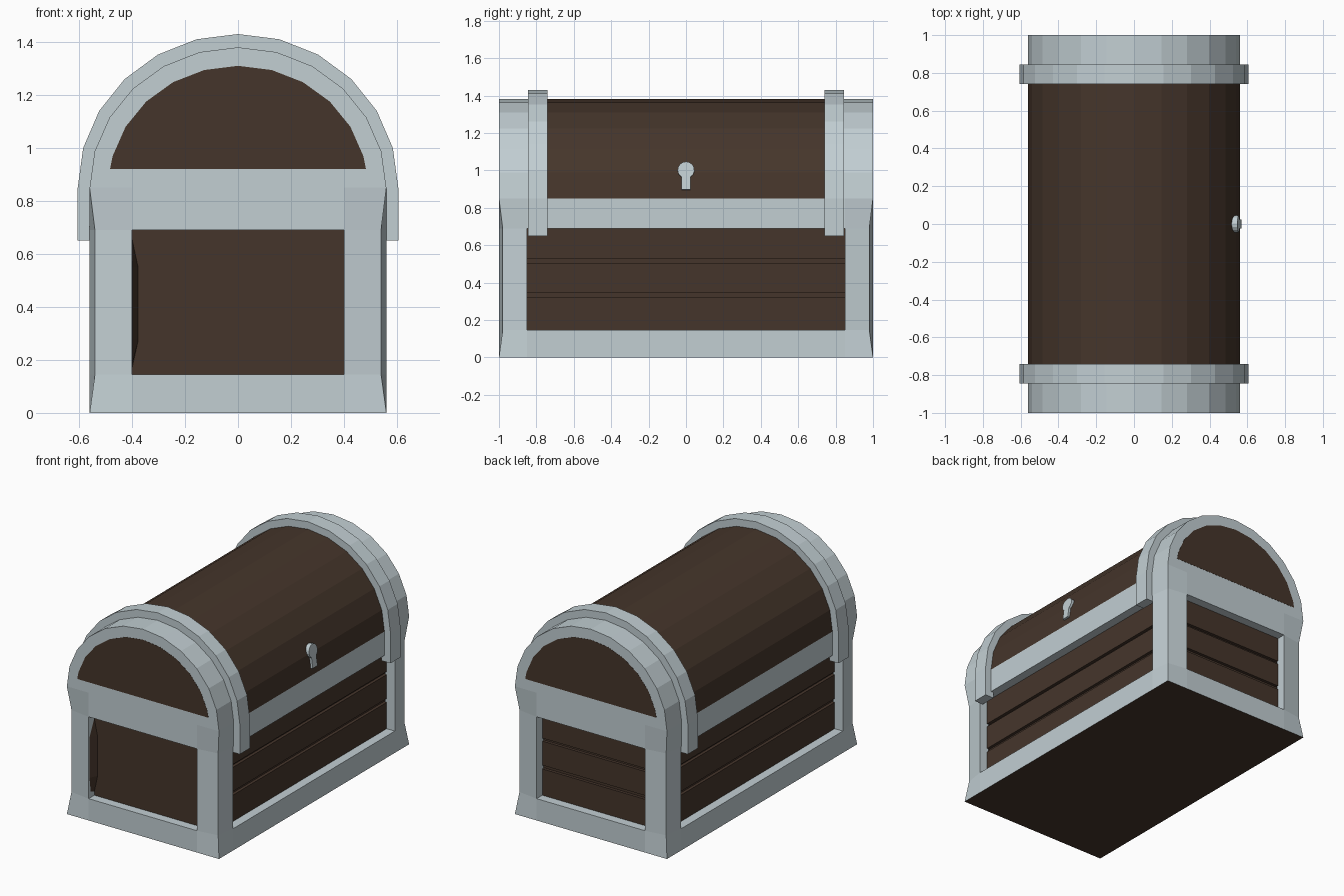
import bpy, bmesh
from math import cos, sin, pi, radians

if "Cube" in bpy.data.objects:
    bpy.data.objects.remove(bpy.data.objects["Cube"])


def material(name, rgb):
    m = bpy.data.materials.new(name)
    m.diffuse_color = (*rgb, 1)
    m.use_nodes = True
    m.node_tree.nodes["Principled BSDF"].inputs["Base Color"].default_value = m.diffuse_color
    return m


WOOD = material("dark wood", (0.06, 0.036, 0.024))
METAL = material("pale metal", (0.54, 0.62, 0.65))


def loft(name, loops, mat):
    """Flat-faced solid through equal-length closed loops of 3D points."""
    bm = bmesh.new()
    rings = [[bm.verts.new(p) for p in loop] for loop in loops]
    n = len(rings[0])
    for a, b in zip(rings, rings[1:]):
        for i in range(n):
            j = (i + 1) % n
            bm.faces.new((a[i], a[j], b[j], b[i]))
    bm.faces.new(rings[0])
    bm.faces.new(rings[-1])
    bmesh.ops.recalc_face_normals(bm, faces=bm.faces)
    me = bpy.data.meshes.new(name)
    bm.to_mesh(me)
    bm.free()
    me.materials.append(mat)
    ob = bpy.data.objects.new(name, me)
    bpy.context.collection.objects.link(ob)
    return ob


def prism_y(name, prof, y0, y1, mat):
    return loft(name, [[(x, y, z) for x, z in prof] for y in (y0, y1)], mat)


def prism_z(name, prof, z0, z1, mat):
    return loft(name, [[(x, y, z) for x, y in prof] for z in (z0, z1)], mat)


def rect(x0, x1, y0, y1):
    return [(x0, y0), (x1, y0), (x1, y1), (x0, y1)]


def arch(rx, rz, cz=0.85, steps=12):
    return [(rx * cos(pi * i / steps), cz + rz * sin(pi * i / steps))
            for i in range(steps + 1)]


def frame_loop(cx, cy, z):
    """Rectangular frame outline whose corners sit at (cx, cy)."""
    quarter = [(0.56, 0.85), (cx, cy), (0.40, 1.0)]
    pts = []
    for sx, sy in ((1, 1), (-1, 1), (-1, -1), (1, -1)):
        q = quarter if sx * sy > 0 else quarter[::-1]
        pts += [(sx * x, sy * y, z) for x, y in q]
    return pts


# wooden box: recessed core with three planks; plain panel on the front end
prism_z("box_core", rect(-0.48, 0.48, -0.94, 0.92), 0.05, 0.75, WOOD)
for i, (z0, z1) in enumerate(((0.10, 0.32), (0.345, 0.505), (0.525, 0.73))):
    prism_z(f"plank_{i + 1}", rect(-0.5, 0.5, -0.939, 0.94), z0, z1, WOOD)

# bowed edge at the left of the front panel
zs = (0.145, 0.28, 0.55, 0.69)
loft("front_panel_edge",
     [[(x, y, z) for x, z in zip(xs, zs)] for y, xs in
      ((-0.995, (-0.41, -0.402, -0.402, -0.41)),
       (-0.935, (-0.405, -0.375, -0.375, -0.405)))], WOOD)

# metal base and top rail, flared at the corners
base = loft("base_rail", [frame_loop(0.56, 1.0, 0), frame_loop(0.54, 0.98, 0.145)], METAL)
base.data.materials.append(WOOD)
for f in base.data.polygons:
    if f.normal.z < -0.9:
        f.material_index = 1
loft("top_rail", [frame_loop(0.54, 0.98, 0.69), frame_loop(0.56, 1.0, 0.85)], METAL)

# corner posts
post = [(0.40, 1.0), (0.54, 0.98), (0.56, 0.85), (0.49, 0.85), (0.40, 0.93)]
for sx in (1, -1):
    for sy in (1, -1):
        prism_z("corner_post", [(sx * x, sy * y) for x, y in post], 0.145, 0.69, METAL)

# rounded lid with metal ends, end panels and raised bands
prism_y("lid", arch(0.56, 0.53), -0.8, 0.8, WOOD)
panel = [(0.483, 0.92)] + arch(0.49, 0.46)[1:-1] + [(-0.483, 0.92)]
outer = [(0.605, 0.65)] + arch(0.605, 0.58) + [(-0.605, 0.65)]
inner = [(0.54, 0.65)] + arch(0.54, 0.51) + [(-0.54, 0.65)]
for s in (1, -1):
    prism_y("lid_end", arch(0.56, 0.53), s * 0.8, s * 1.0, METAL)
    prism_y("lid_end_panel", panel, s * 0.95, s * 1.001, WOOD)
    prism_y("lid_band", outer + inner[::-1], s * 0.74, s * 0.845, METAL)

# keyhole plate, leaning with the lid
R, W = 0.045, 0.025
key = [(R * cos(radians(a)), R * sin(radians(a))) for a in range(-56, 237, 24)]
key = [(W, -0.105)] + [(W, -0.037)] + key[1:-1] + [(-W, -0.037), (-W, -0.105)]
plate = loft("keyhole_plate", [[(x, y, z) for y, z in key] for x in (-0.02, 0.014)], METAL)
plate.location = (0.54, 0, 1.0)
plate.rotation_euler = (0, radians(-8), 0)
